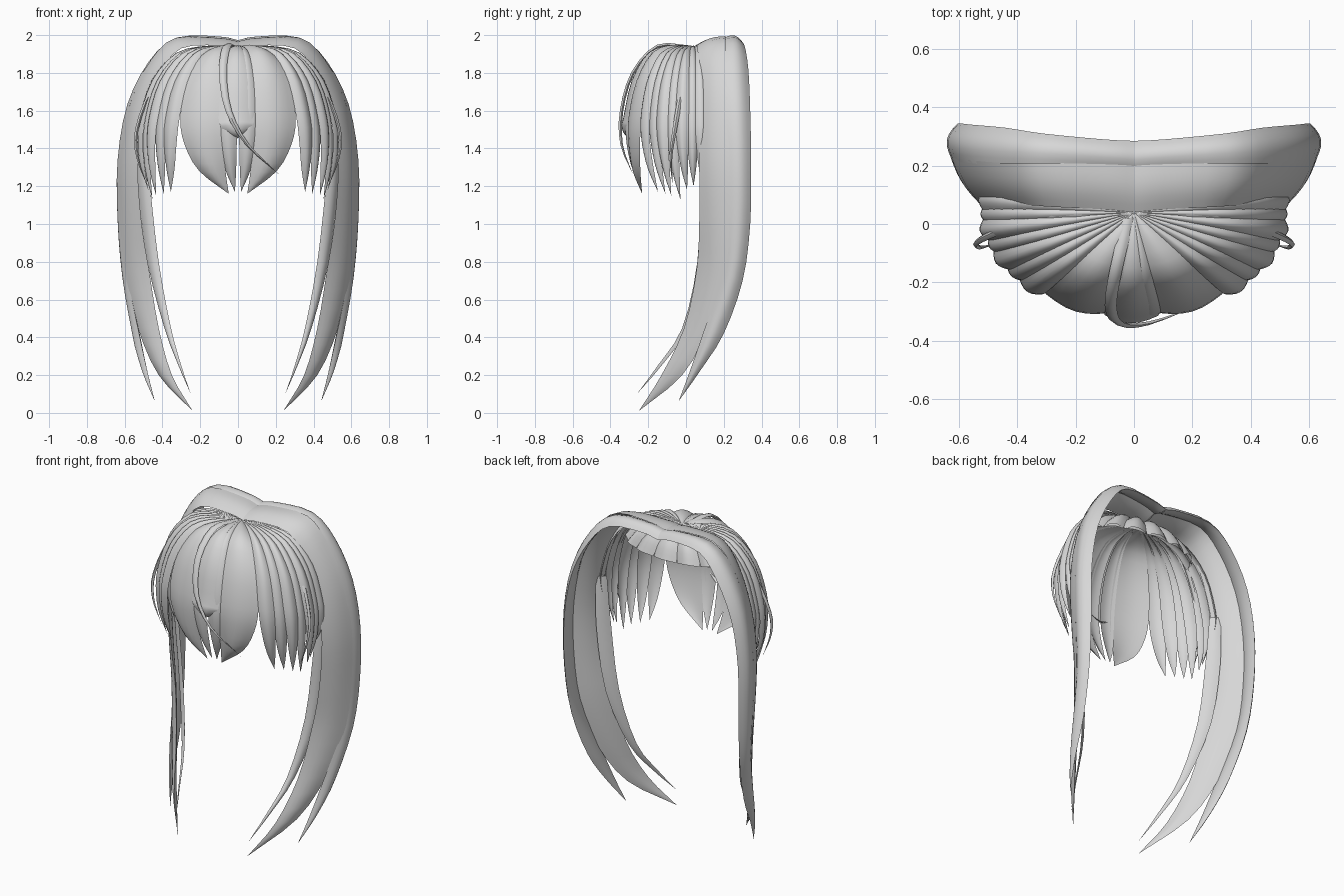
import bpy, bmesh
from math import sin, cos, pi, radians
from mathutils import Vector

cube = bpy.data.objects.get("Cube")
if cube:
    bpy.data.objects.remove(cube)

GREY = (0.68, 0.68, 0.68, 1)
hair = bpy.data.materials.new("hair_grey")
hair.use_nodes = True
hair.diffuse_color = GREY
hair.node_tree.nodes["Principled BSDF"].inputs["Base Color"].default_value = GREY

parts = []


def smooth_points(points, steps):
    """Catmull-Rom curve through the points."""
    p = [Vector(q) for q in points]
    p = [2 * p[0] - p[1]] + p + [2 * p[-1] - p[-2]]
    out = []
    for i in range(1, len(p) - 2):
        a, b, c, d = p[i - 1:i + 3]
        for k in range(steps):
            t = k / steps
            out.append(b + (c - a) * t / 2 + (2 * a - 5 * b + 4 * c - d) * t * t / 2
                       + (3 * b - a - 3 * c + d) * t ** 3 / 2)
    return out + [p[-2]]


def strand(name, rows, outer, inner, mirror=False, cap=True, steps=3, seg=6):
    """Lens-shaped lock lofted between two edges; rows hold (edge, other edge)."""
    first = smooth_points([r[0] for r in rows], steps)
    second = smooth_points([r[1] for r in rows], steps)
    mid = [(a + b) / 2 for a, b in zip(first, second)]
    widest = max((b - a).length for a, b in zip(first, second))
    bm = bmesh.new()
    rings, normal = [], Vector((0, 0, 1))
    for i, (a, b) in enumerate(zip(first, second)):
        along = mid[min(i + 1, len(mid) - 1)] - mid[max(i - 1, 0)]
        side = b - a
        if side.length > 0.002:
            normal = along.cross(side).normalized()
        size = min(1, side.length / widest * 1.5)
        section = [(k / seg, outer) for k in range(seg + 1)]
        section += [(k / seg, inner) for k in range(seg - 1, 0, -1)]
        rings.append([bm.verts.new(a + side * t + normal * (h * size * sin(pi * t)))
                      for t, h in section])
    count = len(rings[0])
    for low, high in zip(rings, rings[1:]):
        for k in range(count):
            n = (k + 1) % count
            bm.faces.new((low[k], low[n], high[n], high[k]))
    if cap:
        bm.faces.new(rings[0])
        bm.faces.new(rings[-1])
    bmesh.ops.remove_doubles(bm, verts=bm.verts, dist=0.0005)
    bmesh.ops.recalc_face_normals(bm, faces=bm.faces)
    mesh = bpy.data.meshes.new(name)
    bm.to_mesh(mesh)
    bm.free()
    mesh.materials.append(hair)
    obj = bpy.data.objects.new(name, mesh)
    bpy.context.collection.objects.link(obj)
    if mirror:
        obj.modifiers.new("Mirror", "MIRROR").merge_threshold = 0.001
    parts.append(obj)


def wisp(name, path, half, mirror=False):
    """Thin tapering hair; half is the half-width vector."""
    half = Vector(half)
    last = len(path) - 1
    rows = []
    for i, p in enumerate(path):
        w = half * (1 - (i / last) ** 3)
        rows.append((Vector(p) - w, Vector(p) + w))
    strand(name, rows, 0.01, -0.008, mirror, seg=4)


# Long side locks, running from the parting down to the tips
front_lock = [
    ((0, .04, 1.935), (0, .2, 1.965)),
    ((.1, .05, 1.945), (.1, .205, 1.985)),
    ((.3, .06, 1.93), (.33, .21, 1.985)),
    ((.42, .07, 1.79), (.46, .21, 1.87)),
    ((.5, .07, 1.55), (.57, .22, 1.65)),
    ((.53, .07, 1.3), (.625, .23, 1.35)),
    ((.51, .07, 1), (.625, .23, 1.05)),
    ((.47, .055, .75), (.6, .21, .75)),
    ((.42, -.01, .45), (.53, .12, .45)),
    ((.35, -.13, .2), (.42, -.02, .2)),
    ((.24, -.25, .01), (.24, -.25, .01)),
]
back_lock = [
    ((0, .18, 1.955), (0, .285, 1.935)),
    ((.1, .19, 1.975), (.1, .29, 1.955)),
    ((.32, .2, 1.975), (.31, .31, 1.945)),
    ((.46, .2, 1.86), (.44, .33, 1.82)),
    ((.57, .21, 1.64), (.55, .34, 1.6)),
    ((.62, .22, 1.35), (.6, .345, 1.32)),
    ((.62, .22, 1.05), (.6, .34, 1)),
    ((.59, .2, .75), (.58, .3, .7)),
    ((.53, .1, .45), (.54, .2, .42)),
    ((.48, .02, .22), (.5, .08, .23)),
    ((.44, -.04, .06), (.44, -.04, .06)),
]
inner_lock = [
    ((.49, .08, 1.5), (.54, .12, 1.5)),
    ((.465, .075, 1.2), (.53, .13, 1.2)),
    ((.42, .06, .8), (.48, .11, .8)),
    ((.355, -.02, .45), (.39, .01, .45)),
    ((.3, -.15, .25), (.315, -.13, .25)),
    ((.25, -.26, .1), (.25, -.26, .1)),
]
strand("front_side_locks", front_lock, 0.014, -0.012, True, False)
strand("back_side_locks", back_lock, 0.028, -0.01, True, False)
strand("inner_side_locks", inner_lock, 0.012, -0.006, True)

# Fringe: petals on a dome, given as radius, height and width down the length
FRINGE = [(.01, 1.935, 1), (.3, 1.935, 1), (.62, 1.89, 1), (.86, 1.75, 1),
          (.98, 1.56, .96), (1, 1.42, .84), (.97, 1.28, .56), (.92, 1.16, 0)]
ROOTS = [(.01, 1.92, 1), (.3, 1.91, 1), (.54, 1.86, 1), (.68, 1.78, .9)]


def petal(name, angle, spread, tip_angle, tip_z, mirror=True, scale=1,
          profile=FRINGE, depth=0.36):
    rows = []
    for r, z, w in profile:
        if z < 1.56:
            z = 1.56 - (1.56 - z) * (1.56 - tip_z) / 0.4
        centre = angle + (tip_angle - angle) * (1 - w)
        reach = depth * r * scale - 0.15 * max(0, 1.5 - z)
        turns = [radians(centre + s * spread * w) for s in (-1, 1)]
        rows.append([Vector((0.52 * r * scale * sin(a), 0.04 - reach * cos(a), z))
                     for a in turns])
    bulge = 0.012 + 0.0012 * spread
    strand(name, rows, bulge, bulge * 0.4, mirror, profile is FRINGE)


petal("centre_fringe", -1, 11, -1, 1.45, False)
petal("inner_fringe", 6.5, 6, 2, 1.17, True, 0.97)
petal("wide_fringe", 24, 15, 6, 1.16, True, 0.98)
side_petals = [(43, 6, 48, 1.17), (53, 6, 57, 1.16), (62, 6, 65, 1.15),
               (71, 6, 75, 1.13), (80, 6, 83, 1.18), (89, 6, 90, 1.2), (97, 6, 96, 1.28)]
for i, (angle, spread, tip, z) in enumerate(side_petals):
    petal(f"side_fringe_{i + 1}", angle, spread, tip, z, True, 1 - 0.02 * (i % 2))

# Short scalloped roots hidden beneath the parting
for i in range(7):
    angle = 102 + 26 * i
    petal(f"crown_root_{i + 1}", angle, 14, angle, 1.16, False, 1, ROOTS, 0.25)

# Loose thin hairs
wisp("front_wisp", [(-.02, .02, 1.935), (-.06, -.15, 1.94), (-.08, -.28, 1.8),
                    (-.05, -.34, 1.6), (.05, -.34, 1.42), (.22, -.28, 1.26)], (.022, 0, 0))
wisp("side_wisps", [(.02, .03, 1.93), (.28, .03, 1.91), (.45, -.02, 1.72),
                    (.535, -.06, 1.5), (.53, -.08, 1.35), (.48, -.07, 1.2)], (0, .015, 0), True)

# Smooth shading with crisp lock edges
bpy.ops.object.select_all(action="DESELECT")
for o in parts:
    o.select_set(True)
bpy.context.view_layer.objects.active = parts[0]
bpy.ops.object.shade_smooth_by_angle(angle=radians(40))
